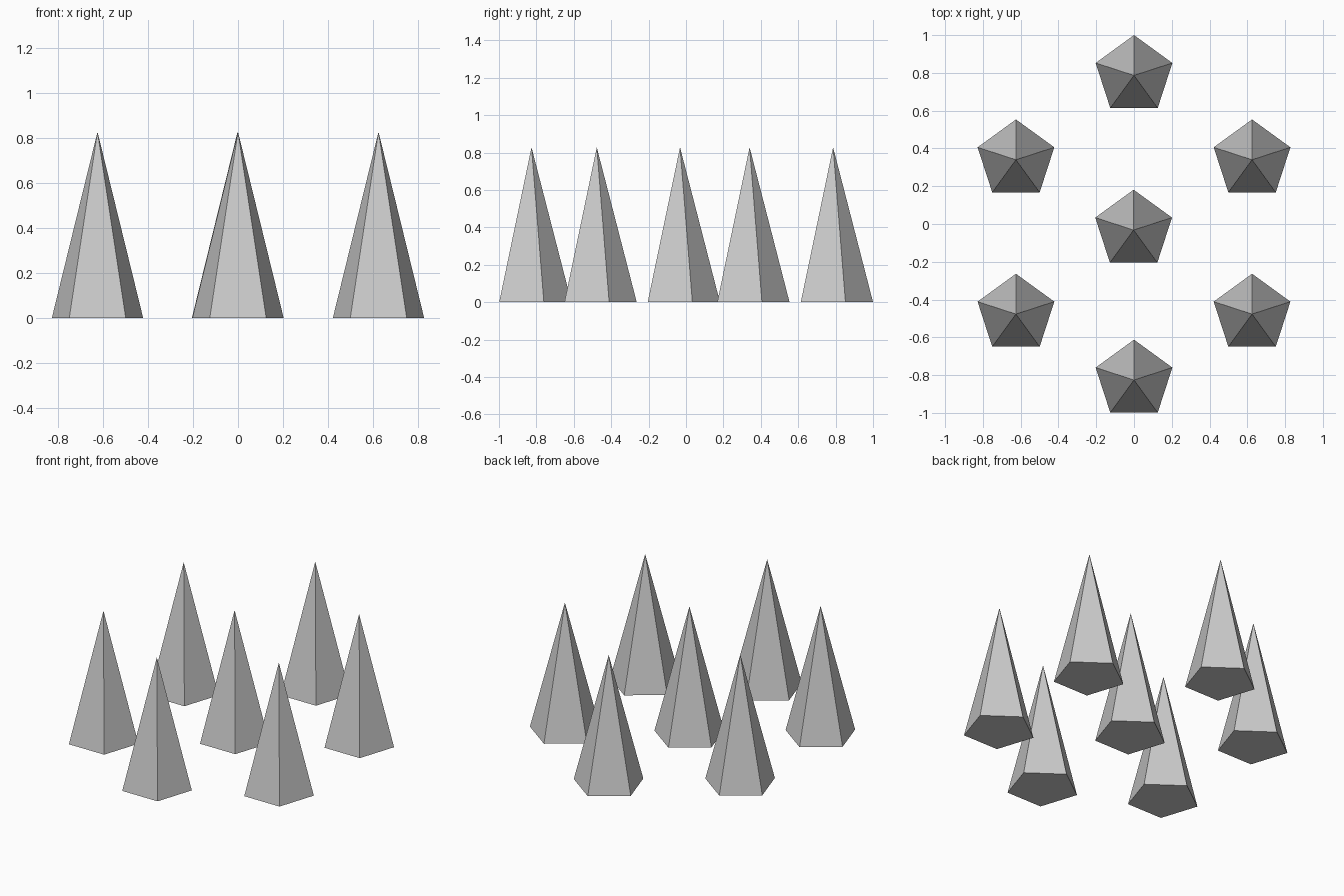
import bpy
from math import cos, sin, pi

if "Cube" in bpy.data.objects:
    bpy.data.objects.remove(bpy.data.objects["Cube"])

R, H = 0.2135, 0.828


def spike(name, x, y):
    # Five-sided pyramid with one corner pointing to the back (+y)
    verts = [(R * sin(-2 * pi * i / 5), R * cos(2 * pi * i / 5), 0) for i in range(5)]
    verts.append((0, 0, H))
    faces = [(4, 3, 2, 1, 0)] + [(i, (i + 1) % 5, 5) for i in range(5)]
    mesh = bpy.data.meshes.new(name)
    mesh.from_pydata(verts, [], faces)
    obj = bpy.data.objects.new(name, mesh)
    obj.location = (x, y, 0)
    bpy.context.collection.objects.link(obj)


# Centre column of spikes
spike("back_spike", 0, 0.7865)
spike("middle_spike", -0.002, -0.032)
spike("front_spike", 0, -0.826)

# Mirrored side spikes
for side, sx in (("left", -1), ("right", 1)):
    spike(side + "_back_spike", sx * 0.625, 0.34)
    spike(side + "_front_spike", sx * 0.625, -0.477)
